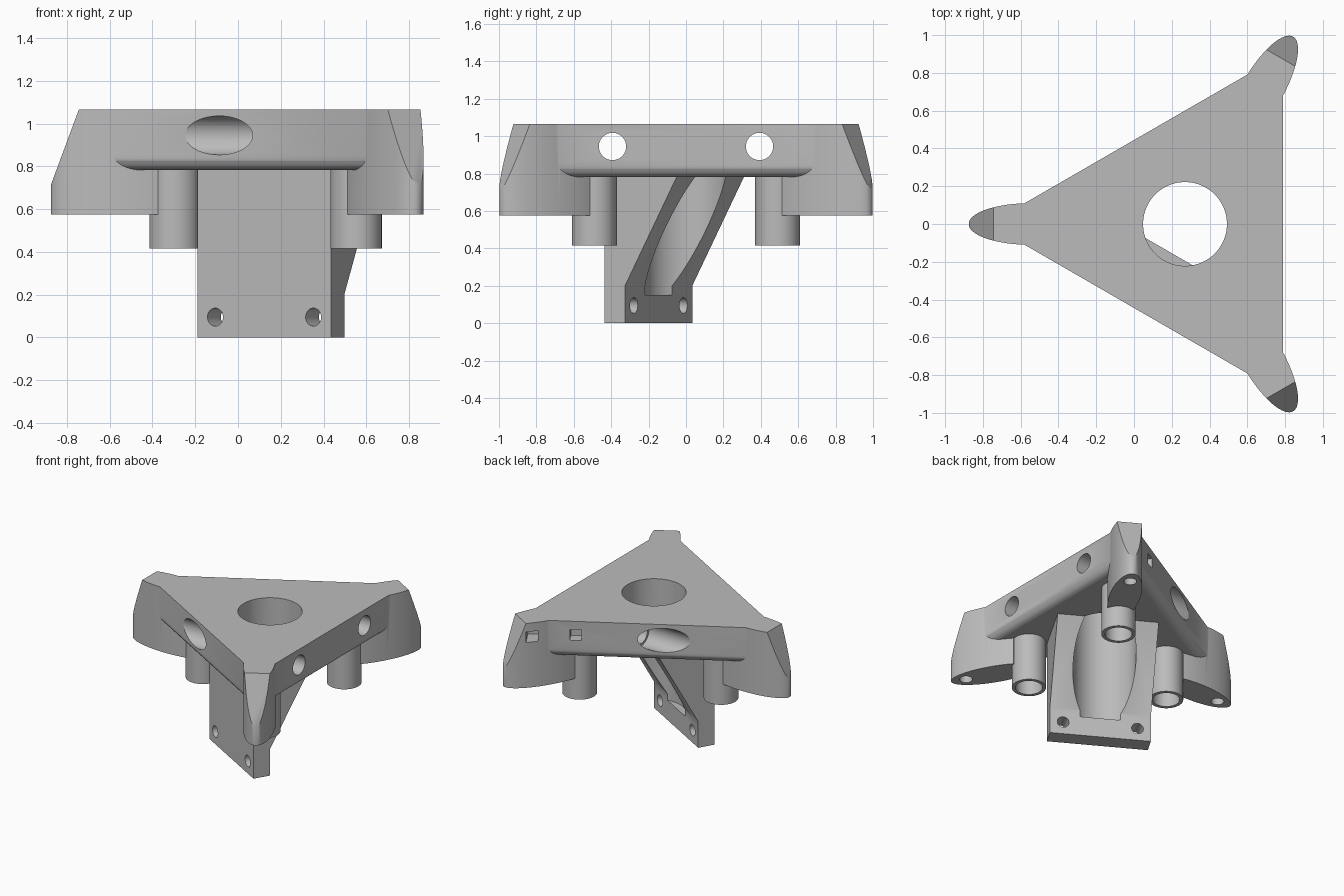
import bpy, bmesh, math
from mathutils import Vector, Matrix

cube = bpy.data.objects.get("Cube")
if cube:
    bpy.data.objects.remove(cube)

mat = bpy.data.materials.new("matte grey")
mat.use_nodes = True
GREY = (0.5, 0.5, 0.5, 1)
mat.diffuse_color = GREY
mat.node_tree.nodes["Principled BSDF"].inputs["Base Color"].default_value = GREY

CENTRE = Vector((0.27, 0, 0))
TOP, UNDER = 1.065, 0.782
CORNERS = [math.radians(a) for a in (60, 180, 300)]


def frame(angle):
    """Local x points outward from the hub at the given angle."""
    return Matrix.Translation(CENTRE) @ Matrix.Rotation(angle, 4, 'Z')


def prism(name, outline, offset, matrix=Matrix(), bevel_bottom=0):
    """Extrude a closed outline along offset and place it."""
    bm = bmesh.new()
    base = bm.faces.new([bm.verts.new(p) for p in outline])
    rim = list(base.edges)
    ext = bmesh.ops.extrude_face_region(bm, geom=[base], use_keep_orig=True)
    moved = [v for v in ext["geom"] if isinstance(v, bmesh.types.BMVert)]
    bmesh.ops.translate(bm, verts=moved, vec=offset)
    if bevel_bottom:
        bmesh.ops.bevel(bm, geom=rim, offset=bevel_bottom, segments=8,
                        profile=0.5, affect='EDGES')
    bmesh.ops.transform(bm, matrix=matrix, verts=bm.verts)
    bmesh.ops.recalc_face_normals(bm, faces=bm.faces)
    mesh = bpy.data.meshes.new(name)
    bm.to_mesh(mesh)
    bm.free()
    mesh.materials.append(mat)
    ob = bpy.data.objects.new(name, mesh)
    bpy.context.collection.objects.link(ob)
    return ob


def rod(name, start, end, radius, matrix=Matrix(), sides=48):
    """Cylinder between two points."""
    start, end = Vector(start), Vector(end)
    turn = (end - start).to_track_quat('Z', 'Y')
    ring = [start + turn @ Vector((radius * math.cos(a), radius * math.sin(a), 0))
            for a in (math.tau * i / sides for i in range(sides))]
    return prism(name, ring, end - start, matrix)


def box(name, low, high, matrix=Matrix()):
    (x0, y0, z0), (x1, y1, z1) = low, high
    outline = [(x0, y0, z0), (x1, y0, z0), (x1, y1, z0), (x0, y1, z0)]
    return prism(name, outline, (0, 0, z1 - z0), matrix)


def combine(body, tool, operation):
    mod = body.modifiers.new(tool.name, 'BOOLEAN')
    mod.operation, mod.object, mod.solver = operation, tool, 'EXACT'
    bpy.context.view_layer.objects.active = body
    bpy.ops.object.modifier_apply(modifier=mod.name)
    bpy.data.objects.remove(tool)


# Triangular plate with rounded lower edges
triangle = [(1.04 * math.cos(a), 1.04 * math.sin(a), UNDER) for a in CORNERS]
body = prism("triangular_mount", triangle, (0, 0, TOP - UNDER),
             frame(0), bevel_bottom=0.07)

# Half-elliptical corner ears
inner, mid, reach, half = 0.645, 0.82, 0.325, 0.11
limit = math.acos((inner - mid) / reach)
ear = [(mid + reach * math.cos(t), half * math.sin(t), 0.575)
       for t in (limit * (i / 24 - 1) for i in range(49))]
for a in CORNERS:
    combine(body, prism("corner_ear", ear, (0, 0, TOP - 0.575), frame(a)), 'UNION')

# Hanging posts
for a in CORNERS:
    post = rod("post", (0.565, 0, 0.415), (0.565, 0, 0.9), 0.12, frame(a))
    combine(body, post, 'UNION')

# Mounting leg that thickens toward the plate
leg_frame = frame(math.radians(240))
leg = [(0.294, -0.36, 0), (0.169, -0.36, 0), (0.169, -0.36, 0.2),
       (-0.15, -0.36, UNDER), (-0.15, -0.36, 0.85), (0.294, -0.36, 0.85)]
combine(body, prism("mounting_leg", leg, (0, 0.72, 0), leg_frame), 'UNION')

# Central bore, which also hollows the back of the leg
cuts = [rod("central_bore", (0, 0, 0.15), (0, 0, 1.3), 0.222, frame(0), 96)]

# Leg screw holes and the two cross bores with wider outer ends
for side in (-1, 1):
    y = 0.265 * side
    cuts.append(rod("screw_hole", (0, y, 0.095), (0.5, y, 0.095), 0.042, leg_frame))
    y = 0.393 * side
    cuts.append(rod("cross_bore", (-0.9, y, 0.945), (1, y, 0.945), 0.073))
    cuts.append(rod("wide_bore", (-0.9, y, 0.945), (0.1, y, 0.945), 0.091))

for a in CORNERS:
    # Sloped ear tips, post sockets and ear holes
    slope = [(1.015, -0.3, TOP), (1.145, -0.3, 0.715), (1.4, -0.3, 0.715),
             (1.4, -0.3, 1.3), (0.928, -0.3, 1.3)]
    cuts.append(prism("tip_slope", slope, (0, 0.6, 0), frame(a)))
    cuts.append(rod("post_socket", (0.565, 0, 0.3), (0.565, 0, 0.75), 0.095, frame(a)))
    cuts.append(rod("ear_hole", (1.035, 0, 0.5), (1.035, 0, 0.72), 0.045, frame(a)))

# Small square slots beside the back corner
for u in (0.497, 0.795):
    cuts.append(box("square_slot", (0.44, -u - 0.04, 0.92), (0.75, -u + 0.04, 1.0),
                    frame(math.radians(120))))

for cut in cuts:
    combine(body, cut, 'DIFFERENCE')

# Smooth curved walls, crisp edges
bpy.ops.object.select_all(action='DESELECT')
body.select_set(True)
bpy.context.view_layer.objects.active = body
bpy.ops.object.shade_smooth_by_angle(angle=math.radians(30))
